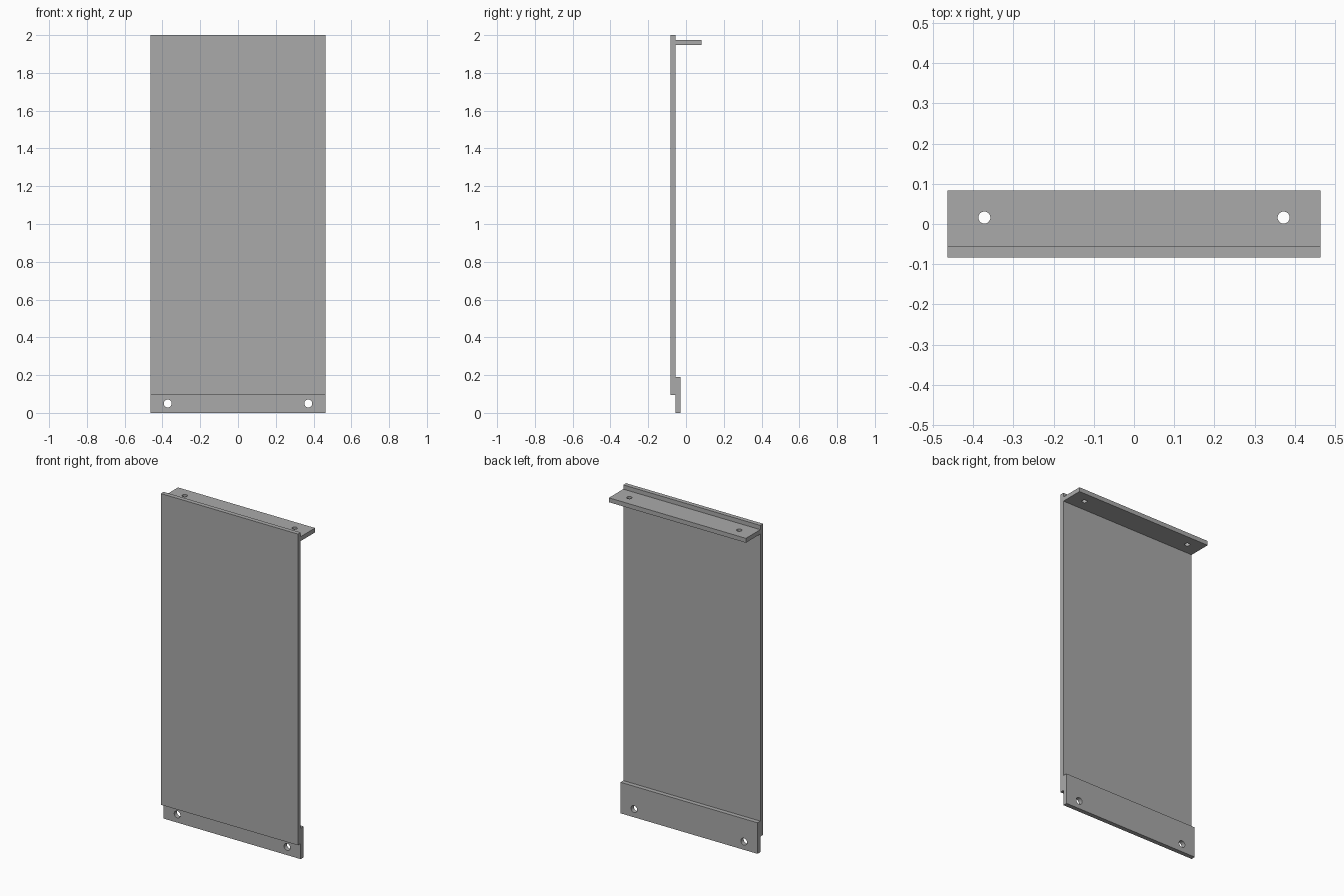
import bpy
from mathutils import Matrix, Vector

default_cube = bpy.data.objects.get("Cube")
if default_cube:
    bpy.data.objects.remove(default_cube, do_unlink=True)

HALF_WIDTH = 0.464
HOLE_X = 0.372

grey = bpy.data.materials.new("plain grey")
grey.use_nodes = True
colour = (0.4, 0.4, 0.4, 1)
grey.diffuse_color = colour
grey.node_tree.nodes["Principled BSDF"].inputs["Base Color"].default_value = colour


def plate(name, y0, y1, z0, z1):
    """Full-width flat plate between the given depths and heights."""
    bpy.ops.mesh.primitive_cube_add(size=1)
    obj = bpy.context.object
    obj.name = name
    size = Vector((2 * HALF_WIDTH, y1 - y0, z1 - z0))
    centre = Vector((0, (y0 + y1) / 2, (z0 + z1) / 2))
    obj.data.transform(Matrix.Translation(centre) @ Matrix.Diagonal(size).to_4x4())
    obj.data.materials.append(grey)
    return obj


def drill(obj, radius, y, z, tilt):
    """Cut a mirrored pair of round holes and bake the result."""
    cutters = []
    for side in (-1, 1):
        bpy.ops.mesh.primitive_cylinder_add(
            vertices=32, radius=radius, depth=0.1,
            location=(side * HOLE_X, y, z), rotation=(tilt, 0, 0))
        cutter = bpy.context.object
        cutter.hide_render = True
        cutter.data.materials.append(grey)
        cutters.append(cutter)
        cut = obj.modifiers.new("hole", 'BOOLEAN')
        cut.operation = 'DIFFERENCE'
        cut.solver = 'EXACT'
        cut.object = cutter
    bpy.context.view_layer.update()
    baked = bpy.data.meshes.new_from_object(
        obj.evaluated_get(bpy.context.evaluated_depsgraph_get()))
    obj.modifiers.clear()
    obj.data = baked
    for cutter in cutters:
        bpy.data.objects.remove(cutter, do_unlink=True)
    # Smooth hole walls, crisp plate edges
    bpy.ops.object.select_all(action='DESELECT')
    obj.select_set(True)
    bpy.context.view_layer.objects.active = obj
    bpy.ops.object.shade_smooth_by_angle()


# Tall front panel
plate("front_panel", -0.083, -0.056, 0.095, 2.0)

# Shelf-like mounting flange behind the top edge
flange = plate("top_flange", -0.056, 0.083, 1.947, 1.974)
drill(flange, 0.015, 0.016, 1.96, 0)

# Mounting strip lapped behind the bottom edge
strip = plate("bottom_strip", -0.056, -0.029, 0, 0.19)
drill(strip, 0.021, -0.042, 0.05, 1.5708)
